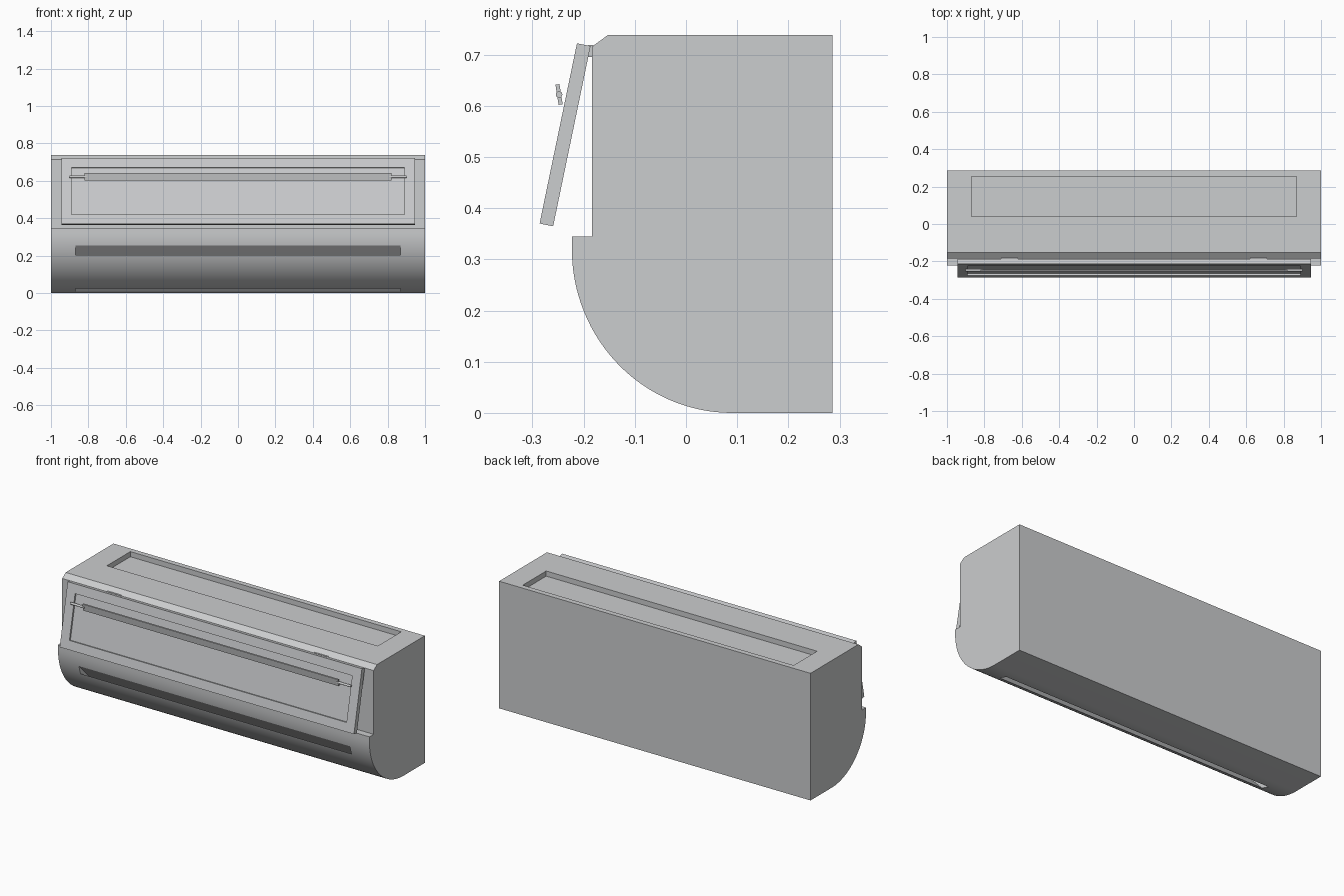
import bpy, bmesh, math
from mathutils import Matrix, Vector

if "Cube" in bpy.data.objects:
    bpy.data.objects.remove(bpy.data.objects["Cube"])

def material(name, rgb):
    m = bpy.data.materials.new(name)
    m.diffuse_color = (*rgb, 1)
    m.use_nodes = True
    m.node_tree.nodes["Principled BSDF"].inputs["Base Color"].default_value = m.diffuse_color
    return m

GREY = material("casing grey", (0.60, 0.61, 0.62))

def extrude_x(name, profile, half):
    """Extrude a closed (y, z) profile from -half to +half along x."""
    bm = bmesh.new()
    f = bm.faces.new([bm.verts.new((-half, y, z)) for y, z in profile])
    r = bmesh.ops.extrude_face_region(bm, geom=[f])
    bmesh.ops.translate(bm, vec=(2 * half, 0, 0),
                        verts=[v for v in r["geom"] if isinstance(v, bmesh.types.BMVert)])
    bmesh.ops.recalc_face_normals(bm, faces=bm.faces)
    me = bpy.data.meshes.new(name)
    bm.to_mesh(me)
    bm.free()
    me.materials.append(GREY)
    ob = bpy.data.objects.new(name, me)
    bpy.context.collection.objects.link(ob)
    return ob

def rect(y0, y1, z0, z1):
    return [(y0, z0), (y1, z0), (y1, z1), (y0, z1)]

def cut(ob, cutter):
    m = ob.modifiers.new("cut", "BOOLEAN")
    m.operation, m.solver, m.object = "DIFFERENCE", "EXACT", cutter
    bpy.context.view_layer.objects.active = ob
    bpy.ops.object.modifier_apply(modifier=m.name)
    bpy.data.objects.remove(cutter)

# Casing: flat back and top, chamfered top edge, rounded underside
arc = [(0.09 - 0.313 * math.cos(t), 0.32 - 0.32 * math.sin(t))
       for t in (math.radians(90 * i / 32) for i in range(33))]
body = extrude_x("casing", arc + [(0.286, 0), (0.286, 0.738), (-0.153, 0.738),
                 (-0.184, 0.715), (-0.184, 0.345), (-0.223, 0.345)], 1.0)

# Air intake recess in the top
cut(body, extrude_x("intake_cutter", rect(0.04, 0.255, 0.708, 0.8), 0.87))

# Slanted air outlet running from the front curve to the underside
cut(body, extrude_x("outlet_cutter", [(-0.258, 0.297), (-0.243, 0.255), (-0.203, 0.205),
                    (-0.033, 0.03), (0.0, -0.004), (0.037, -0.004), (0.02, 0.012),
                    (-0.218, 0.255)], 0.87))
bpy.ops.object.select_all(action="DESELECT")
body.select_set(True)
bpy.context.view_layer.objects.active = body
bpy.ops.object.shade_smooth_by_angle(angle=math.radians(20))

# Tilted front panel with a shallow recessed centre
tilt = math.atan2(0.073, 0.352)
frame = Matrix.Translation((0, -0.213, 0.722)) @ Matrix.Rotation(-tilt, 4, "X")
panel = extrude_x("front_panel", rect(0, 0.027, -0.3595, 0), 0.945)
cut(panel, extrude_x("panel_cutter", rect(-0.05, 0.010, -0.309, -0.052), 0.89))
panel.data.transform(frame)

# Louver blade with a thicker spine and end pins
tilt_blade = Matrix.Translation((0, -0.248, 0.622)) @ Matrix.Rotation(math.radians(9), 4, "X")
blade = extrude_x("louver_blade", rect(-0.004, 0.004, -0.02, 0.02), 0.82)
blade.data.transform(tilt_blade)
hexagon = [(0.0065 * math.cos(i * math.pi / 6), 0.0065 * math.sin(i * math.pi / 6))
           for i in range(12)]
for side, label in ((-1, "left"), (1, "right")):
    pin = extrude_x("louver_pin_" + label, hexagon, 0.045)
    pin.data.transform(tilt_blade)
    pin.location.x = side * 0.855
    # Panel hinge tabs
    tab = extrude_x("hinge_tab_" + label, rect(-0.190, -0.181, 0.695, 0.719), 0.045)
    tab.location.x = side * 0.665
